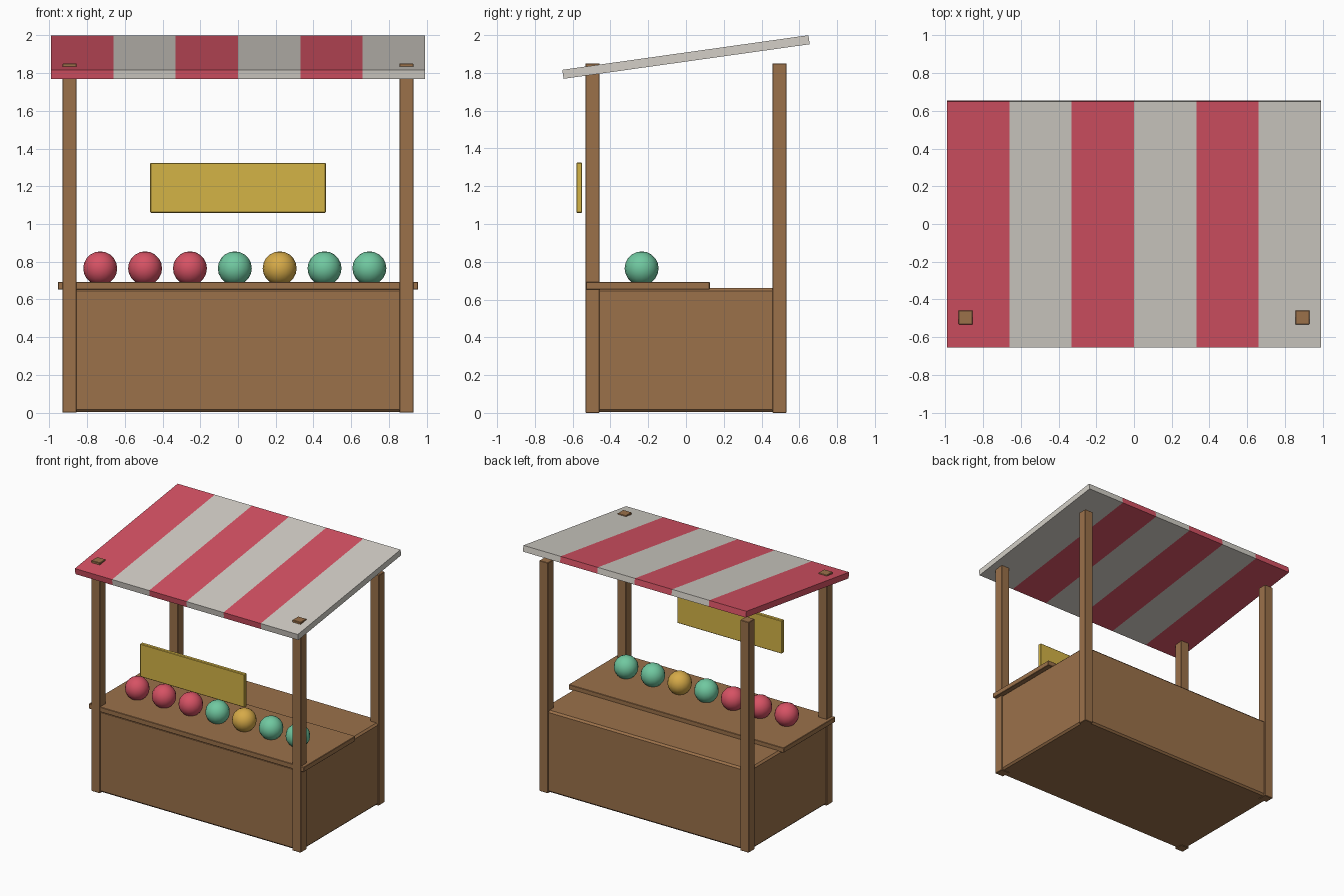
import bpy, math

if "Cube" in bpy.data.objects:
    bpy.data.objects.remove(bpy.data.objects["Cube"])


def material(name, r, g, b):
    """Flat colour given as sRGB bytes, stored as linear values."""
    lin = [(c / 255 / 12.92) if c < 11 else ((c / 255 + 0.055) / 1.055) ** 2.4 for c in (r, g, b)]
    m = bpy.data.materials.new(name)
    m.diffuse_color = (*lin, 1)
    m.use_nodes = True
    m.node_tree.nodes["Principled BSDF"].inputs["Base Color"].default_value = m.diffuse_color
    return m


WOOD = material("wood", 155, 113, 74)
RED = material("red", 214, 82, 100)
CREAM = material("off_white", 211, 207, 199)
GOLD = material("sign_gold", 212, 180, 70)
GREEN = material("fruit_green", 112, 200, 160)
YELLOW = material("fruit_yellow", 214, 170, 72)


def box(name, centre, size, mat, tilt=0.0, bevel=0.0):
    bpy.ops.mesh.primitive_cube_add(size=1, location=centre)
    ob = bpy.context.object
    ob.name = name
    ob.scale = size
    bpy.ops.object.transform_apply(location=False, rotation=False, scale=True)
    ob.rotation_euler.x = tilt
    ob.data.materials.append(mat)
    if bevel:
        mod = ob.modifiers.new("bevel", "BEVEL")
        mod.width = bevel
        mod.segments = 1
    return ob


# Stall body and the display shelf on its front half
box("stall_body", (0, 0, 0.332), (1.845, 1.045, 0.656), WOOD, bevel=0.014)
box("counter_shelf", (0, -0.202, 0.673), (1.91, 0.656, 0.04), WOOD, bevel=0.003)

# Corner posts
for side, x in (("left", -0.892), ("right", 0.892)):
    for end, y in (("front", -0.495), ("back", 0.495)):
        box(f"{end}_{side}_post", (x, y, 0.925), (0.075, 0.075, 1.85), WOOD, bevel=0.003)

# Tilted awning made of alternating stripes
STRIPES, WIDTH = 6, 0.33
for i in range(STRIPES):
    x = (i - (STRIPES - 1) / 2) * WIDTH
    box(f"awning_stripe_{i + 1}", (x, 0, 1.884), (WIDTH, 1.316, 0.048),
        (RED, CREAM)[i % 2], tilt=math.radians(8))

# Blank sign board at the front
box("sign_board", (0, -0.565, 1.192), (0.93, 0.03, 0.265), GOLD, bevel=0.004)

# Row of round fruit on the shelf
for i, mat in enumerate((RED, RED, RED, GREEN, YELLOW, GREEN, GREEN)):
    bpy.ops.mesh.primitive_uv_sphere_add(segments=16, ring_count=10, radius=0.09,
                                         location=(-0.73 + i * 0.2377, -0.235, 0.765))
    ob = bpy.context.object
    ob.name = f"fruit_{i + 1}"
    ob.data.materials.append(mat)
    bpy.ops.object.shade_smooth()
